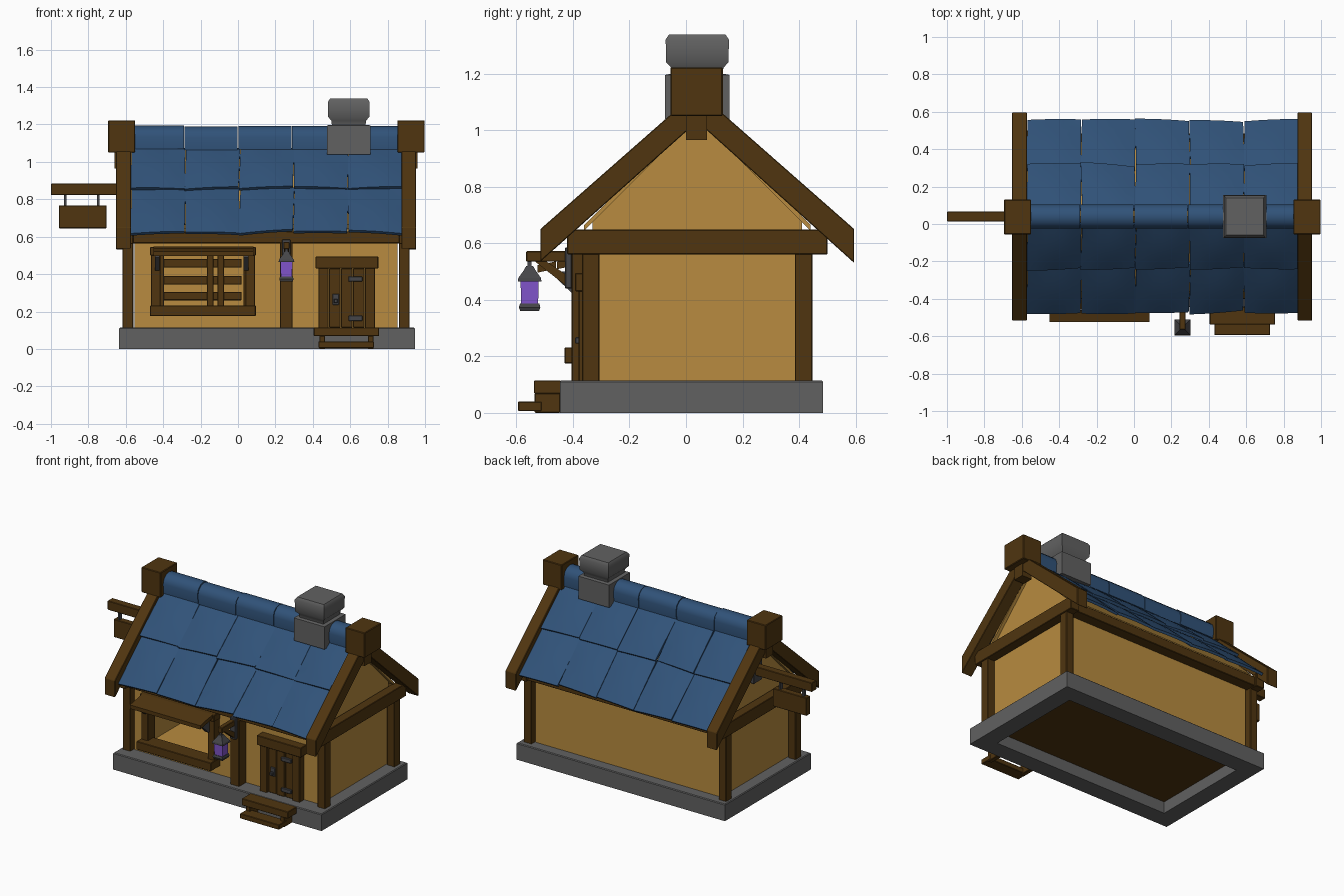
import bpy, bmesh, math, random
from mathutils import Vector

if "Cube" in bpy.data.objects:
    bpy.data.objects.remove(bpy.data.objects["Cube"])
random.seed(7)


def material(name, rgb):
    m = bpy.data.materials.new(name)
    m.diffuse_color = (*rgb, 1)
    m.use_nodes = True
    m.node_tree.nodes["Principled BSDF"].inputs["Base Color"].default_value = m.diffuse_color
    return m


WOOD = material("wood", (0.08, 0.036, 0.005))
WALL = material("plaster", (0.48, 0.26, 0.05))
BLUE = material("blue_tile", (0.03, 0.085, 0.19))
STONE = material("stone", (0.12, 0.12, 0.12))
IRON = material("iron", (0.06, 0.06, 0.065))
GLOW = material("lantern_glass", (0.22, 0.09, 0.6))
CY = 0.04                                   # ridge line


def finish(name, bm, mat, bevel=0.0, smooth=0):
    bmesh.ops.recalc_face_normals(bm, faces=bm.faces)
    me = bpy.data.meshes.new(name)
    bm.to_mesh(me)
    bm.free()
    me.materials.append(mat)
    ob = bpy.data.objects.new(name, me)
    bpy.context.collection.objects.link(ob)
    if bevel:
        mod = ob.modifiers.new("bevel", "BEVEL")
        mod.width, mod.segments = bevel, 1
    if smooth:
        bpy.context.view_layer.objects.active = ob
        ob.select_set(True)
        bpy.ops.object.shade_smooth_by_angle(angle=math.radians(smooth))
        ob.select_set(False)
    return ob


def prism(name, profile, a, b, mat, axis="x", bevel=0.0, smooth=0):
    """Extrude a profile along an axis (x: profile is yz, z: xy)."""
    bm = bmesh.new()
    def place(p, t):
        return (t, *p) if axis == "x" else (*p, t)
    f = bm.faces.new([bm.verts.new(place(p, a)) for p in profile])
    ext = bmesh.ops.extrude_face_region(bm, geom=[f])["geom"]
    bmesh.ops.translate(bm, vec=Vector(place((0, 0), b - a)),
                        verts=[v for v in ext if isinstance(v, bmesh.types.BMVert)])
    return finish(name, bm, mat, bevel, smooth)


def box(name, x0, x1, y0, y1, z0, z1, mat=WOOD, bevel=0.003):
    return prism(name, [(x0, y0), (x1, y0), (x1, y1), (x0, y1)], z0, z1, mat, "z", bevel)


def stack(name, cx, cy, rings, mat, hollow=False, smooth=0):
    """Square rings (half width x, half width y, z), capped or joined into a hollow ring."""
    bm = bmesh.new()
    loops = [[bm.verts.new((cx + sx * hx, cy + sy * hy, z))
              for sx, sy in ((-1, -1), (1, -1), (1, 1), (-1, 1))] for hx, hy, z in rings]
    for lo, hi in zip(loops, loops[1:] + (loops[:1] if hollow else [])):
        for i in range(4):
            bm.faces.new((lo[i], lo[(i + 1) % 4], hi[(i + 1) % 4], hi[i]))
    if not hollow:
        bm.faces.new(loops[0])
        bm.faces.new(loops[-1])
    return finish(name, bm, mat, smooth=smooth)


# Stone foundation ring and floor
stack("foundation", 0.155, 0.02, [(0.79, 0.465, 0), (0.79, 0.465, 0.11), (0.785, 0.46, 0.115),
      (0.67, 0.345, 0.115), (0.67, 0.345, 0)], STONE, hollow=True)
box("floor", -0.52, 0.83, -0.33, 0.37, 0.08, 0.112)
box("floor_cover", -0.55, 0.85, -0.32, 0.40, 0.112, 0.12, WALL, 0)

# Plaster walls set just inside the posts, the front one leaving a window opening
F0, F1, WX0, WX1 = -0.33, -0.31, -0.553, 0.853
box("front_wall_left", WX0, -0.43, F0, F1, 0.1, 0.65, WALL, 0)
box("front_wall_right", 0.05, WX1, F0, F1, 0.1, 0.65, WALL, 0)
box("front_wall_below", -0.43, 0.05, F0, F1, 0.1, 0.22, WALL, 0)
box("front_wall_above", -0.43, 0.05, F0, F1, 0.51, 0.65, WALL, 0)
box("back_wall", WX0, WX1, 0.39, 0.41, 0.1, 0.65, WALL, 0)
gable = [(F0, 0.1), (0.41, 0.1), (0.41, 0.68), (CY, 1.05), (F0, 0.68)]
prism("gable_left", gable, WX0, WX0 + 0.02, WALL)
prism("gable_right", gable, WX1 - 0.02, WX1, WALL)
prism("roof_deck", [(CY - 0.4, 0.665), (CY, 1.065), (CY + 0.4, 0.665), (CY + 0.4, 0.645),
                    (CY, 1.045), (CY - 0.4, 0.645)], -0.575, 0.875, WALL)

# Timber frame
for x in (-0.617, 0.86):
    for y in (-0.368, 0.385):
        box("corner_post", x, x + 0.057, y, y + 0.062, 0.11, 0.6)
for x in (-0.625, 0.86):
    box("gable_beam", x, x + 0.065, -0.42, 0.50, 0.56, 0.648)
for y in (-0.40, 0.41):
    box("eave_beam", -0.6, 0.9, y, y + 0.075, 0.565, 0.628)
box("middle_post", 0.225, 0.292, -0.405, -0.32, 0.11, 0.57)

# Barge boards, ridge blocks and the stub beneath each
chevron = [(-0.515, 0.535), (-0.515, 0.65), (CY, 1.138), (0.595, 0.65), (0.595, 0.53), (CY, 1.03)]
for x, bx, bw, sx in ((-0.652, -0.695, 0.145, -0.66), (0.873, 0.852, 0.146, 0.885)):
    prism("barge_board", chevron, x, x + 0.08, WOOD, bevel=0.003)
    box("ridge_block", bx, bx + bw, -0.055, 0.13, 1.05, 1.222, WOOD, 0.004)
    prism("ridge_stub", [(0.0, 0.965), (0.075, 0.965), (0.075, 1.07), (0.0, 1.07)], sx, sx + 0.075, WOOD)

# Roof tiles: bulging slabs, slightly askew, two rows per side
ca = sa = math.sqrt(0.5)
N = 6
for side in (-1, 1):
    for row, (v0, v1) in enumerate(((0.045, 0.365), (0.345, 0.695))):
        for col in range(5):
            bm = bmesh.new()
            x0 = -0.572 + col * 0.29
            skew, lift, drop = (random.uniform(-0.02, 0.02) for _ in range(3))
            grid = {}
            for k in (0, 1):
                for i in range(N + 1):
                    for j in range(N + 1):
                        u, t = i / N, j / N
                        x = x0 + 0.001 + 0.288 * u + skew * 0.5 * (t - 0.5)
                        v = v0 + (v1 - v0) * t + (skew * (u - 0.5) + drop * 0.3) * t
                        h = (0.016 * t + lift * (u - 0.5) * t
                             + 0.014 * math.sin(math.pi * u) * math.sin(math.pi * (0.05 + 0.85 * t))
                             + 0.017 * k)
                        grid[i, j, k] = bm.verts.new(
                            (x, CY + side * (v * ca + h * sa), 1.095 - v * sa + h * ca))
            def quad(*keys):
                bm.faces.new([grid[q] for q in keys])
            for i in range(N):
                for j in range(N):
                    for k in (0, 1):
                        quad((i, j, k), (i + 1, j, k), (i + 1, j + 1, k), (i, j + 1, k))
                for e in (0, N):
                    quad((i, e, 0), (i + 1, e, 0), (i + 1, e, 1), (i, e, 1))
                    quad((e, i, 0), (e, i + 1, 0), (e, i + 1, 1), (e, i, 1))
            finish("roof_tile", bm, BLUE, smooth=35)

# Rounded ridge caps
cap = [(CY - 0.065 * math.cos(a), 1.125 + 0.06 * math.sin(a)) for a in
       (math.pi * i / 6 for i in range(7))]
cap = [(CY - 0.062, 1.06)] + cap + [(CY + 0.062, 1.06)]
for col in range(5):
    x0 = -0.572 + col * 0.287
    dz = random.uniform(0.002, 0.01)
    prism("ridge_cap", [(y, z + dz) for y, z in cap], x0, x0 + 0.283, BLUE, smooth=40)

# Chimney
stack("chimney_base", 0.592, CY, [(0.116, 0.114, 1.04), (0.116, 0.114, 1.195), (0.1, 0.1, 1.198)], STONE)
stack("chimney_cap", 0.592, CY, [(0.09, 0.09, 1.19), (0.092, 0.092, 1.22), (0.11, 0.11, 1.24),
      (0.112, 0.112, 1.32), (0.1, 0.1, 1.338)], STONE, smooth=50)

# Serving window: frame, sill counter, propped awning, shelves inside
box("window_sill", -0.47, 0.095, -0.43, -0.32, 0.175, 0.232)
box("window_head", -0.47, 0.095, -0.395, -0.32, 0.50, 0.545)
for x in (-0.465, 0.04):
    box("window_side", x, x + 0.05, -0.385, -0.305, 0.22, 0.51)
for i in range(2):
    y, z = -0.455 + 0.068 * i, 0.508 + 0.012 * i
    prism("awning_plank", [(y - 0.07, z - 0.012), (y - 0.004, z + 0.002), (y - 0.004, z + 0.028),
                           (y - 0.07, z + 0.014)], -0.452, 0.082, WOOD)
for x in (-0.445, 0.03):
    prism("awning_hinge", [(-0.40, 0.42), (-0.385, 0.42), (-0.385, 0.50), (-0.47, 0.50), (-0.47, 0.488)],
          x, x + 0.025, IRON)
for z in (0.26, 0.345, 0.435):
    box("shelf", -0.40, 0.02, 0.30, 0.39, z, z + 0.045)
for x in (-0.43, -0.165, -0.11, 0.03):
    box("shelf_upright", x, x + 0.035, 0.29, 0.39, 0.12, 0.5)

# Door with frame, planks, hinges and handle
for x in (0.43, 0.678):
    box("door_jamb", x, x + 0.055, -0.38, -0.32, 0.11, 0.435)
box("door_lintel", 0.415, 0.75, -0.392, -0.32, 0.43, 0.495)
for i in range(3):
    x = 0.487 + i * 0.064
    box("door_plank", x, x + 0.061, -0.365 - 0.004 * (i % 2), -0.32, 0.115, 0.43)
for z in (0.15, 0.36):
    box("door_hinge", 0.59, 0.665, -0.378, -0.36, z, z + 0.028, IRON)
box("door_plate", 0.505, 0.54, -0.374, -0.36, 0.235, 0.295, IRON)
box("door_handle", 0.513, 0.533, -0.392, -0.37, 0.245, 0.268, IRON)

# Steps
box("upper_step", 0.405, 0.755, -0.538, -0.443, 0.068, 0.115)
box("lower_step", 0.43, 0.727, -0.594, -0.51, 0.006, 0.04)
for x in (0.435, 0.695):
    box("step_side", x, x + 0.03, -0.535, -0.445, 0, 0.07)

# Lantern on its bracket
box("lantern_plate", 0.236, 0.281, -0.428, -0.403, 0.44, 0.585, IRON)
box("lantern_arm", 0.242, 0.275, -0.565, -0.405, 0.535, 0.572)
prism("lantern_brace", [(-0.425, 0.45), (-0.425, 0.49), (-0.50, 0.54), (-0.54, 0.54)], 0.245, 0.272, WOOD)
LX, LY = 0.259, -0.553
box("lantern_hook", LX - 0.007, LX + 0.007, LY - 0.007, LY + 0.007, 0.51, 0.54, IRON, 0)
stack("lantern_roof", LX, LY, [(0.042, 0.042, 0.465), (0.04, 0.04, 0.477), (0.02, 0.02, 0.505),
      (0.012, 0.012, 0.52)], IRON)
stack("lantern_glass", LX, LY, [(0.03, 0.03, 0.385), (0.032, 0.032, 0.467)], GLOW)
stack("lantern_base", LX, LY, [(0.033, 0.033, 0.36), (0.038, 0.038, 0.373), (0.034, 0.034, 0.387)], IRON)

# Hanging sign on the left gable
box("sign_arm", -1.0, -0.55, CY - 0.026, CY + 0.026, 0.822, 0.884)
box("sign_wall_plate", -0.575, -0.55, CY - 0.045, CY + 0.045, 0.77, 0.93, IRON)
box("sign_board", -0.957, -0.702, CY - 0.022, CY + 0.022, 0.645, 0.768)
for x in (-0.924, -0.747):
    box("sign_hanger", x - 0.007, x + 0.007, CY - 0.012, CY + 0.012, 0.76, 0.83, IRON, 0)
